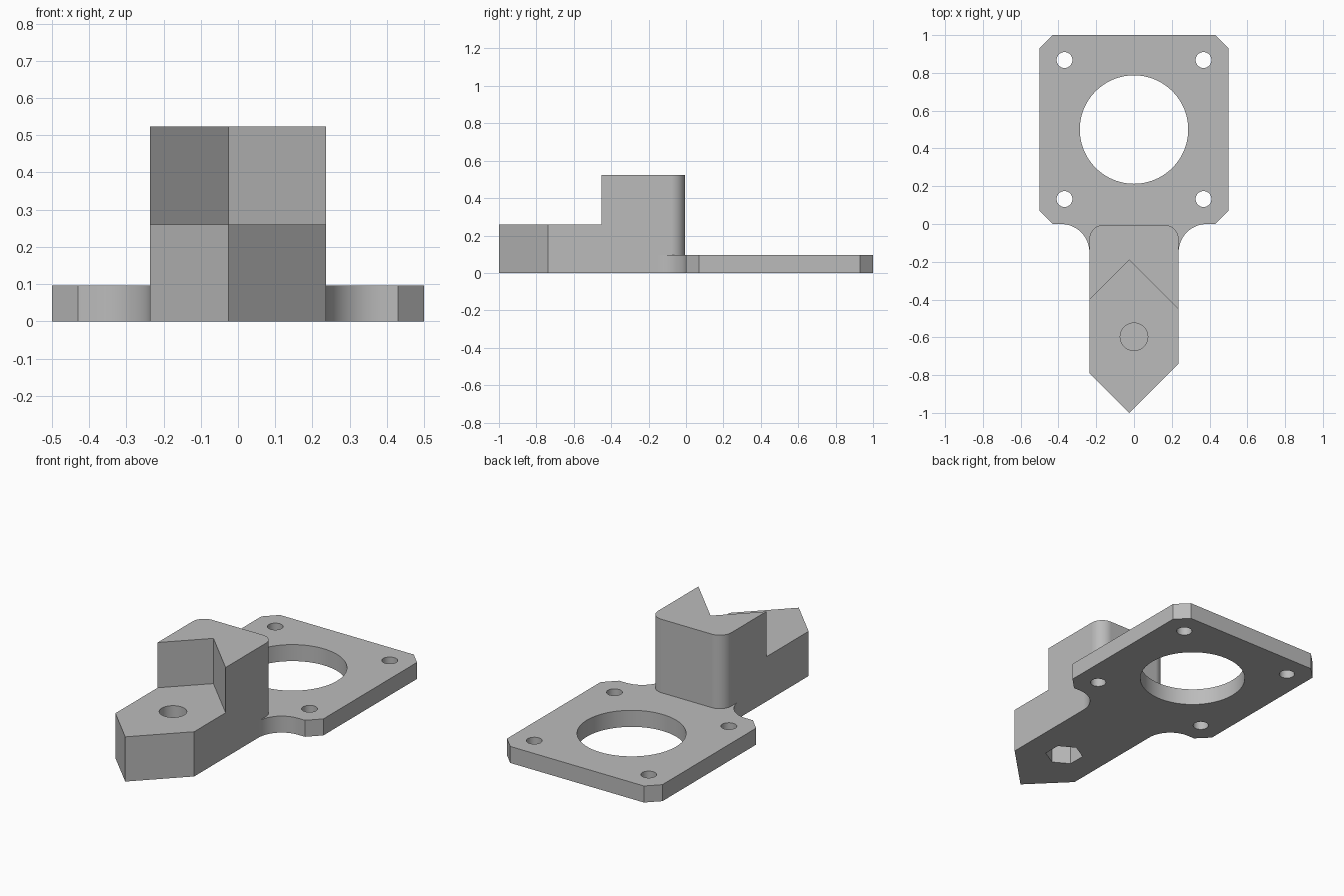
import bpy
import bmesh
from math import cos, sin, pi, radians

default_cube = bpy.data.objects.get("Cube")
if default_cube:
    bpy.data.objects.remove(default_cube, do_unlink=True)

grey = bpy.data.materials.new("plain grey")
grey.use_nodes = True
grey.diffuse_color = (0.5, 0.5, 0.5, 1)
grey.node_tree.nodes["Principled BSDF"].inputs["Base Color"].default_value = (0.5, 0.5, 0.5, 1)


def arc(cx, cy, r, start, end, steps=16):
    """Points along an arc, angles in degrees."""
    angles = [radians(start + (end - start) * i / steps) for i in range(steps + 1)]
    return [(cx + r * cos(a), cy + r * sin(a)) for a in angles]


def ring(cx, cy, r, sides=64, turn=0):
    """Points of a regular polygon."""
    return [(cx + r * cos(turn + 2 * pi * i / sides),
             cy + r * sin(turn + 2 * pi * i / sides)) for i in range(sides)]


def prism(name, outline, z0, z1):
    """Extrude a flat outline between two heights."""
    bm = bmesh.new()
    base = bm.faces.new([bm.verts.new((x, y, z0)) for x, y in outline])
    top = bmesh.ops.extrude_face_region(bm, geom=[base])["geom"]
    verts = [v for v in top if isinstance(v, bmesh.types.BMVert)]
    bmesh.ops.translate(bm, verts=verts, vec=(0, 0, z1 - z0))
    bmesh.ops.recalc_face_normals(bm, faces=bm.faces)
    mesh = bpy.data.meshes.new(name)
    bm.to_mesh(mesh)
    bm.free()
    mesh.materials.append(grey)
    obj = bpy.data.objects.new(name, mesh)
    bpy.context.collection.objects.link(obj)
    return obj


def combine(target, tool, operation):
    """Apply a boolean, then discard the tool."""
    mod = target.modifiers.new("boolean", "BOOLEAN")
    mod.operation = operation
    mod.solver = "EXACT"
    mod.object = tool
    bpy.context.view_layer.objects.active = target
    bpy.ops.object.modifier_apply(modifier=mod.name)
    bpy.data.objects.remove(tool, do_unlink=True)


HALF = 0.236      # half width of the arm
FLARE = 0.15      # radius joining arm to plate
ROUND = 0.075     # rounded rear corners of the block
BACK = -0.005     # rear face of the block
PLATE_TOP, STEP, TOP = 0.096, 0.26, 0.523
APEX = -0.025     # the point of the arm sits off centre

# Mounting plate with chamfered corners and a flared neck
right_half = arc(HALF + FLARE, -FLARE, FLARE, 180, 90)
right_half += [(0.43, 0), (0.5, 0.07), (0.5, 0.93), (0.43, 1)]
left_half = [(-x, y) for x, y in reversed(right_half)]
bracket = prism("motor_bracket", right_half + left_half, 0, PLATE_TOP)

# Arm with a pointed front and rounded rear corners
arm_outline = [(-HALF, -0.789), (APEX, -1), (HALF, -0.739)]
arm_outline += arc(HALF - ROUND, BACK - ROUND, ROUND, 0, 90)
arm_outline += arc(ROUND - HALF, BACK - ROUND, ROUND, 90, 180)
arm = prism("arm", arm_outline, 0, TOP)

# Lower the front of the arm, leaving a V notch in the tall block
side = 0.5
notch = [(-side, -0.19 - (side + APEX)), (APEX, -0.19), (side, -0.19 - (side - APEX)),
         (side, -1.5), (-side, -1.5)]
combine(arm, prism("step_cutter", notch, STEP, 1), "DIFFERENCE")

# Screw recess above and hexagonal nut pocket below, with a thin web between
combine(arm, prism("screw_cutter", ring(0, -0.597, 0.073), 0.16, 0.4), "DIFFERENCE")
combine(arm, prism("nut_cutter", ring(0, -0.597, 0.103, 6, pi / 2), -0.1, 0.152), "DIFFERENCE")

combine(bracket, arm, "UNION")

# Central opening and four screw holes through the plate
combine(bracket, prism("bore_cutter", ring(0, 0.5, 0.287, 96), -0.1, 0.3), "DIFFERENCE")
for sx in (-1, 1):
    for sy in (-1, 1):
        hole = ring(sx * 0.368, 0.5 + sy * 0.368, 0.042, 40)
        combine(bracket, prism("hole_cutter", hole, -0.1, 0.3), "DIFFERENCE")

# Smooth curved walls, crisp edges
bpy.ops.object.select_all(action="DESELECT")
bracket.select_set(True)
bpy.context.view_layer.objects.active = bracket
bpy.ops.object.shade_smooth_by_angle(angle=radians(25))
weighted = bracket.modifiers.new("weighted_normals", "WEIGHTED_NORMAL")
weighted.keep_sharp = True
